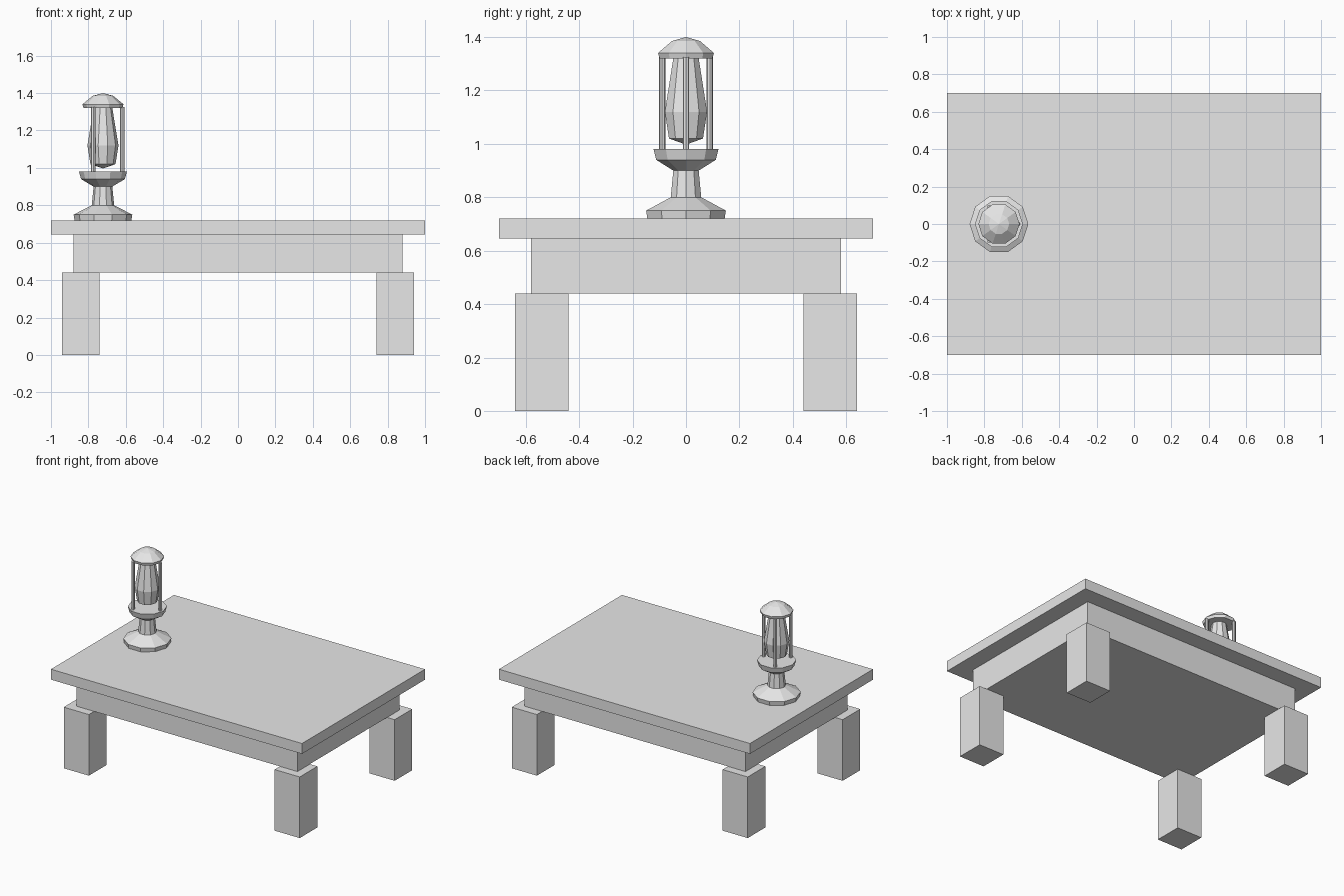
import bpy
import bmesh
import math

if "Cube" in bpy.data.objects:
    bpy.data.objects.remove(bpy.data.objects["Cube"])

grey = bpy.data.materials.new("plain_grey")
grey.diffuse_color = (0.8, 0.8, 0.8, 1)
grey.use_nodes = True
grey.node_tree.nodes["Principled BSDF"].inputs["Base Color"].default_value = grey.diffuse_color
LAMP_X = -0.722


def finish(name, bm):
    bmesh.ops.recalc_face_normals(bm, faces=bm.faces)
    mesh = bpy.data.meshes.new(name)
    bm.to_mesh(mesh)
    bm.free()
    mesh.materials.append(grey)
    obj = bpy.data.objects.new(name, mesh)
    bpy.context.collection.objects.link(obj)
    return obj


def box(name, lo, hi):
    bm = bmesh.new()
    bmesh.ops.create_cube(bm, size=1)
    for v in bm.verts:
        v.co = [(a + b) / 2 + c * (b - a) for a, b, c in zip(lo, hi, v.co)]
    return finish(name, bm)


def turned(name, profile, x=LAMP_X, y=0, sides=10):
    """Closed faceted solid from (radius, z) points; radius 0 makes a tip."""
    bm = bmesh.new()
    rings = []
    for r, z in profile:
        if r == 0:
            rings.append([bm.verts.new((x, y, z))] * sides)
        else:
            rings.append([bm.verts.new((x + r * math.cos(2 * math.pi * i / sides),
                                        y + r * math.sin(2 * math.pi * i / sides), z))
                          for i in range(sides)])
    for a, b in zip(rings, rings[1:]):
        for i in range(sides):
            j = (i + 1) % sides
            bm.faces.new(dict.fromkeys((a[i], a[j], b[j], b[i])))
    for ring in (rings[0], rings[-1]):
        if ring[0] is not ring[1]:
            bm.faces.new(ring)
    return finish(name, bm)


# Table
box("table_top", (-1, -0.7, 0.645), (1, 0.7, 0.72))
box("table_apron", (-0.88, -0.58, 0.44), (0.88, 0.58, 0.645))
for sx, side in ((-1, "left"), (1, "right")):
    for sy, end in ((-1, "front"), (1, "back")):
        cx, cy = sx * 0.84, sy * 0.54
        box(f"{end}_{side}_leg", (cx - 0.1, cy - 0.1, 0), (cx + 0.1, cy + 0.1, 0.44))

# Lantern foot, stem and dish
turned("lantern_base", [(0.152, 0.72), (0.157, 0.75), (0.06, 0.80), (0.05, 0.90),
                        (0.117, 0.94), (0.128, 0.98)])
# Glass chimney
turned("lantern_glass", [(0, 0.997), (0.067, 1.02), (0.083, 1.12), (0.05, 1.32)])
# Domed cap
turned("lantern_cap", [(0.104, 1.32), (0.11, 1.34), (0.055, 1.385), (0, 1.40)])
# Three posts between dish and cap
for k in range(3):
    a = k * 2 * math.pi / 3
    turned(f"lantern_post_{k + 1}", [(0.012, 0.98), (0.012, 1.325)],
           LAMP_X + 0.103 * math.cos(a), 0.103 * math.sin(a), 8)
